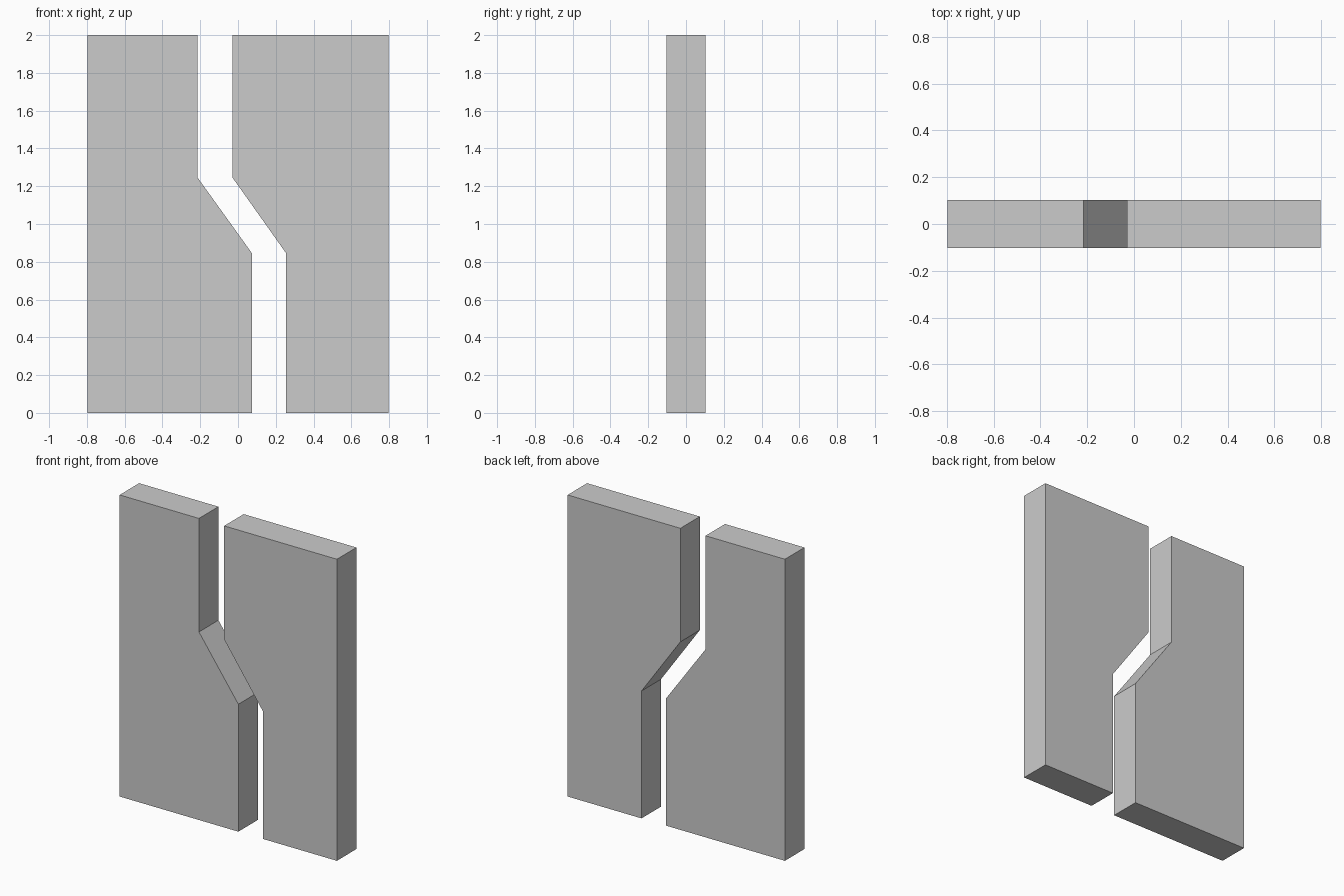
import bpy
import bmesh

if "Cube" in bpy.data.objects:
    bpy.data.objects.remove(bpy.data.objects["Cube"])

HALF_W, HALF_D, HEIGHT = 0.797, 0.102, 2.0
Z_LOW, Z_HIGH = 0.845, 1.247   # ends of the slanted part of the gap


def panel(name, outer_x, low_x, high_x):
    """Slab with a straight outer edge and a stepped inner edge."""
    profile = [(outer_x, 0), (low_x, 0), (low_x, Z_LOW),
               (high_x, Z_HIGH), (high_x, HEIGHT), (outer_x, HEIGHT)]
    bm = bmesh.new()
    face = bm.faces.new([bm.verts.new((x, -HALF_D, z)) for x, z in profile])
    ext = bmesh.ops.extrude_face_region(bm, geom=[face])
    back = [v for v in ext["geom"] if isinstance(v, bmesh.types.BMVert)]
    bmesh.ops.translate(bm, verts=back, vec=(0, 2 * HALF_D, 0))
    bmesh.ops.recalc_face_normals(bm, faces=bm.faces)
    mesh = bpy.data.meshes.new(name)
    bm.to_mesh(mesh)
    bm.free()
    obj = bpy.data.objects.new(name, mesh)
    bpy.context.collection.objects.link(obj)
    return obj


# Two interlocking halves separated by a jogged gap
panel("left_panel", -HALF_W, 0.074, -0.215)
panel("right_panel", HALF_W, 0.255, -0.03)
